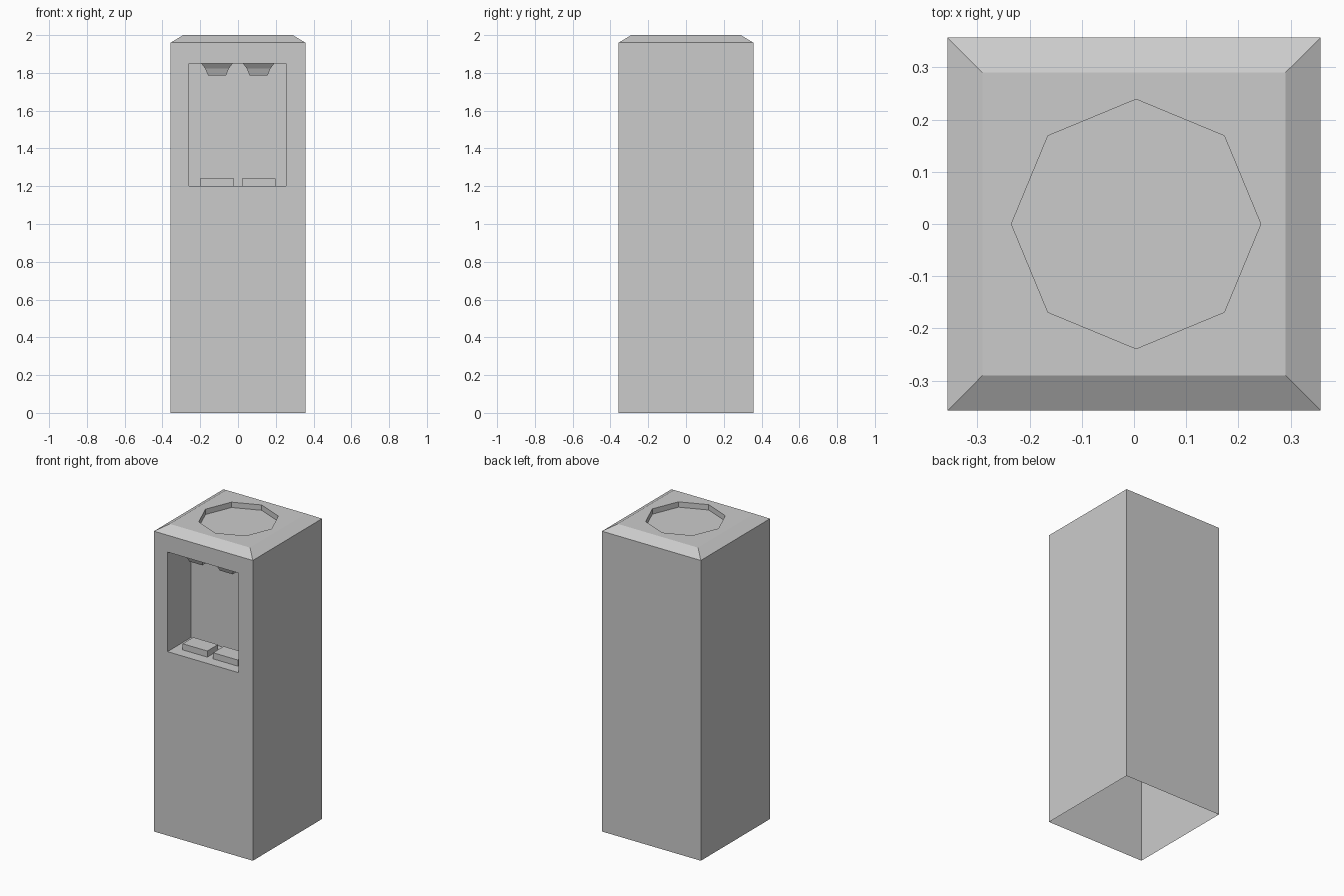
import bpy, bmesh
from math import cos, sin, pi

if "Cube" in bpy.data.objects:
    bpy.data.objects.remove(bpy.data.objects["Cube"])


def loft(name, sections, center=(0, 0), sides=None):
    """Stack of rectangles (z, half_x, half_y), or of regular polygons if sides is given."""
    bm = bmesh.new()
    rings = []
    for z, hx, hy in sections:
        if sides:
            pts = [(hx * cos(2 * pi * i / sides), hy * sin(2 * pi * i / sides)) for i in range(sides)]
        else:
            pts = [(-hx, -hy), (hx, -hy), (hx, hy), (-hx, hy)]
        rings.append([bm.verts.new((center[0] + x, center[1] + y, z)) for x, y in pts])
    for a, b in zip(rings, rings[1:]):
        n = len(a)
        for i in range(n):
            bm.faces.new((a[i], a[(i + 1) % n], b[(i + 1) % n], b[i]))
    bm.faces.new(rings[0])
    bm.faces.new(rings[-1])
    bmesh.ops.recalc_face_normals(bm, faces=bm.faces)
    mesh = bpy.data.meshes.new(name)
    bm.to_mesh(mesh)
    bm.free()
    obj = bpy.data.objects.new(name, mesh)
    bpy.context.collection.objects.link(obj)
    return obj


def carve(target, cutter):
    """Apply a boolean cut, then remove the cutter."""
    mod = target.modifiers.new("cut", 'BOOLEAN')
    mod.operation = 'DIFFERENCE'
    mod.solver = 'EXACT'
    mod.object = cutter
    bpy.context.view_layer.objects.active = target
    bpy.ops.object.modifier_apply(modifier=mod.name)
    bpy.data.objects.remove(cutter)


# Cabinet with chamfered top
body = loft("cabinet", [(0, .357, .357), (1.96, .357, .357), (2, .29, .29)])

# Dispensing alcove in the front, octagonal bottle seat in the top
carve(body, loft("alcove_cutter", [(1.2, .257, .16), (1.85, .257, .16)], (-.002, -.277)))
carve(body, loft("seat_cutter", [(1.965, .239, .239), (2.1, .239, .239)], (.004, 0), 8))

# The cabinet is open underneath
bm = bmesh.new()
bm.from_mesh(body.data)
bottom = [f for f in bm.faces if f.calc_center_median().z < .001]
bmesh.ops.delete(bm, geom=bottom, context='FACES')
bm.to_mesh(body.data)
bm.free()

# Tapered spouts above, cup pads below
for side, x in (("left", -.111), ("right", .109)):
    loft(side + "_spout", [(1.85, .083, .083), (1.822, .062, .062), (1.785, .047, .047)], (x, -.23))
    loft(side + "_cup_pad", [(1.2, .089, .055), (1.24, .089, .055)], (x, -.23))
